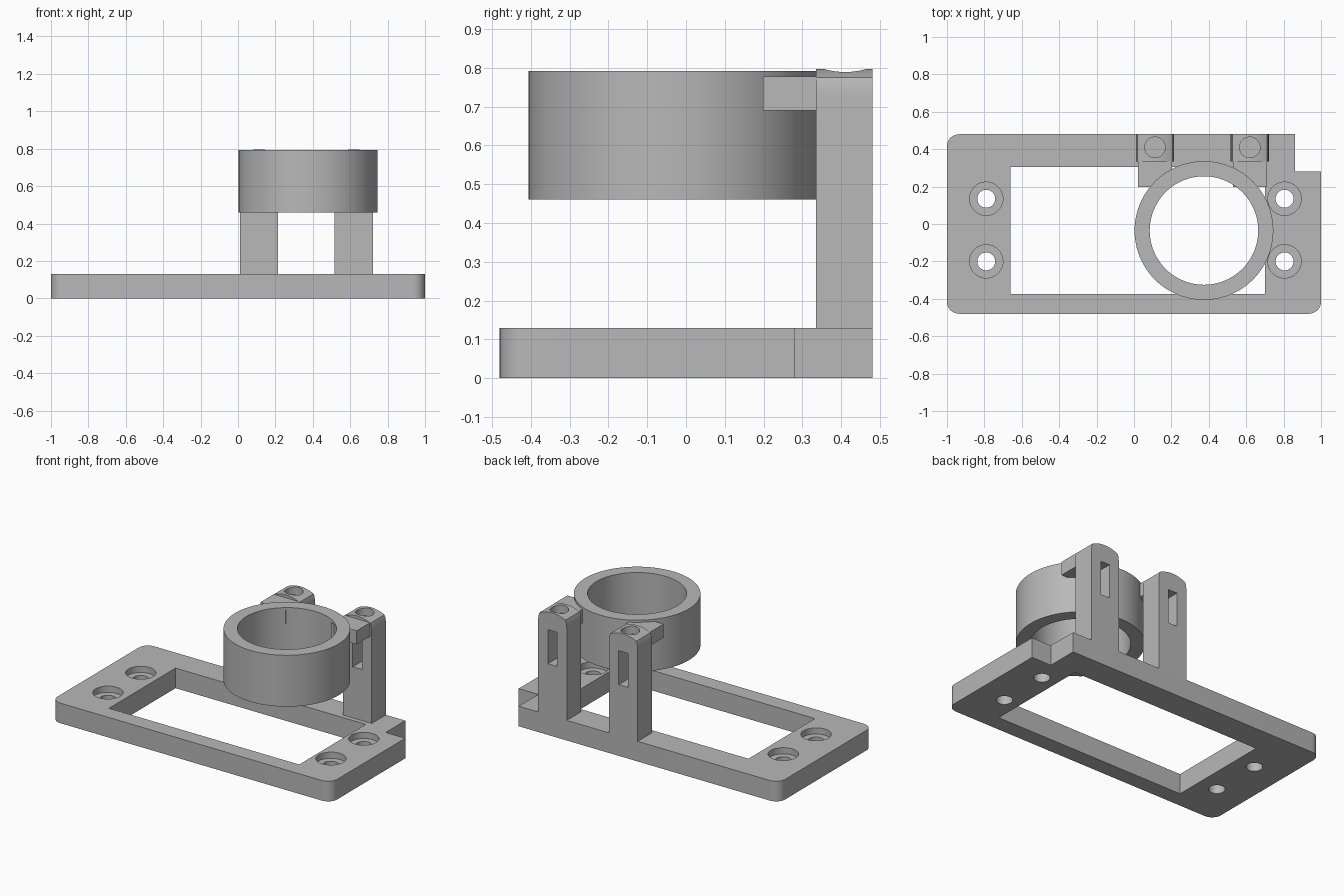
import bpy, bmesh, math
from mathutils import Vector

cube = bpy.data.objects.get("Cube")
if cube:
    bpy.data.objects.remove(cube, do_unlink=True)

# One plain grey for the whole bracket
grey = bpy.data.materials.new("plain grey")
grey.use_nodes = True
COLOR = (0.48, 0.48, 0.48, 1)
grey.diffuse_color = COLOR
grey.node_tree.nodes["Principled BSDF"].inputs["Base Color"].default_value = COLOR


def prism(name, points, direction):
    """Extrude a closed outline of 3D points along a direction."""
    bm = bmesh.new()
    face = bm.faces.new([bm.verts.new(p) for p in points])
    moved = bmesh.ops.extrude_face_region(bm, geom=[face])["geom"]
    verts = [v for v in moved if isinstance(v, bmesh.types.BMVert)]
    bmesh.ops.translate(bm, verts=verts, vec=Vector(direction))
    bmesh.ops.recalc_face_normals(bm, faces=bm.faces)
    mesh = bpy.data.meshes.new(name)
    bm.to_mesh(mesh)
    bm.free()
    mesh.materials.append(grey)
    obj = bpy.data.objects.new(name, mesh)
    bpy.context.collection.objects.link(obj)
    return obj


def box(name, x0, x1, y0, y1, z0, z1):
    outline = [(x0, y0, z0), (x1, y0, z0), (x1, y1, z0), (x0, y1, z0)]
    return prism(name, outline, (0, 0, z1 - z0))


def cylinder(name, x, y, r, z0, z1, n=48):
    angles = [math.tau * i / n for i in range(n)]
    outline = [(x + r * math.cos(a), y + r * math.sin(a), z0) for a in angles]
    return prism(name, outline, (0, 0, z1 - z0))


def cut(obj, cutter):
    mod = obj.modifiers.new("cut", "BOOLEAN")
    mod.operation = "DIFFERENCE"
    mod.solver = "EXACT"
    mod.object = cutter
    bpy.context.view_layer.objects.active = obj
    bpy.ops.object.modifier_apply(modifier=mod.name)
    bpy.data.objects.remove(cutter, do_unlink=True)


def smooth(obj):
    bpy.ops.object.select_all(action="DESELECT")
    obj.select_set(True)
    bpy.context.view_layer.objects.active = obj
    bpy.ops.object.shade_smooth_by_angle(angle=math.radians(30))


def corner(cx, cy, start, r=0.065, n=8):
    """Quarter-circle corner of the base outline."""
    angles = [start + math.pi / 2 * i / n for i in range(n + 1)]
    return [(cx + r * math.cos(a), cy + r * math.sin(a), 0) for a in angles]


# Base plate: three rounded corners and a square notch at the back
outline = corner(-0.935, 0.415, math.pi / 2)
outline += corner(-0.935, -0.415, math.pi)
outline += corner(0.935, -0.415, math.pi * 1.5)
outline += [(1, 0.28, 0), (0.86, 0.28, 0), (0.86, 0.48, 0)]
base = prism("base_plate", outline, (0, 0, 0.13))
cut(base, box("window_cutter", -0.66, 0.70, -0.375, 0.305, -0.1, 0.3))

# Counterbored mounting holes
for x in (-0.79, 0.805):
    for y in (0.135, -0.2):
        cut(base, cylinder("screw_cutter", x, y, 0.048, -0.1, 0.3))
        cut(base, cylinder("counterbore_cutter", x, y, 0.089, 0.09, 0.3))
smooth(base)

# Holding ring
RX, RY = 0.374, -0.035
ring = cylinder("holding_ring", RX, RY, 0.371, 0.46, 0.792, 96)
cut(ring, cylinder("bore_cutter", RX, RY, 0.29, 0.3, 1, 96))
smooth(ring)

# Two crowned posts with slots, screw recesses and arms to the ring
HALF, CROWN = 0.1025, 0.093
for side, cx in (("right", 0.112), ("left", 0.619)):
    profile = [(-HALF, 0.13), (HALF, 0.13), (HALF, 0.73), (0.1, 0.755)]
    for i in range(13):
        t = 1 - i / 6
        profile.append((CROWN * t, 0.775 + 0.022 * (1 - t * t)))
    profile += [(-0.1, 0.755), (-HALF, 0.73)]
    post = prism(side + "_post", [(cx + x, 0.335, z) for x, z in profile], (0, 0.145, 0))
    cut(post, box("slot_cutter", cx - 0.033, cx + 0.033, 0.2, 0.6, 0.46, 0.68))
    cut(post, cylinder("recess_cutter", cx, 0.41, 0.055, 0.745, 1))
    smooth(post)
    box(side + "_arm", cx - 0.091, cx + 0.091, 0.198, 0.335, 0.69, 0.778)
